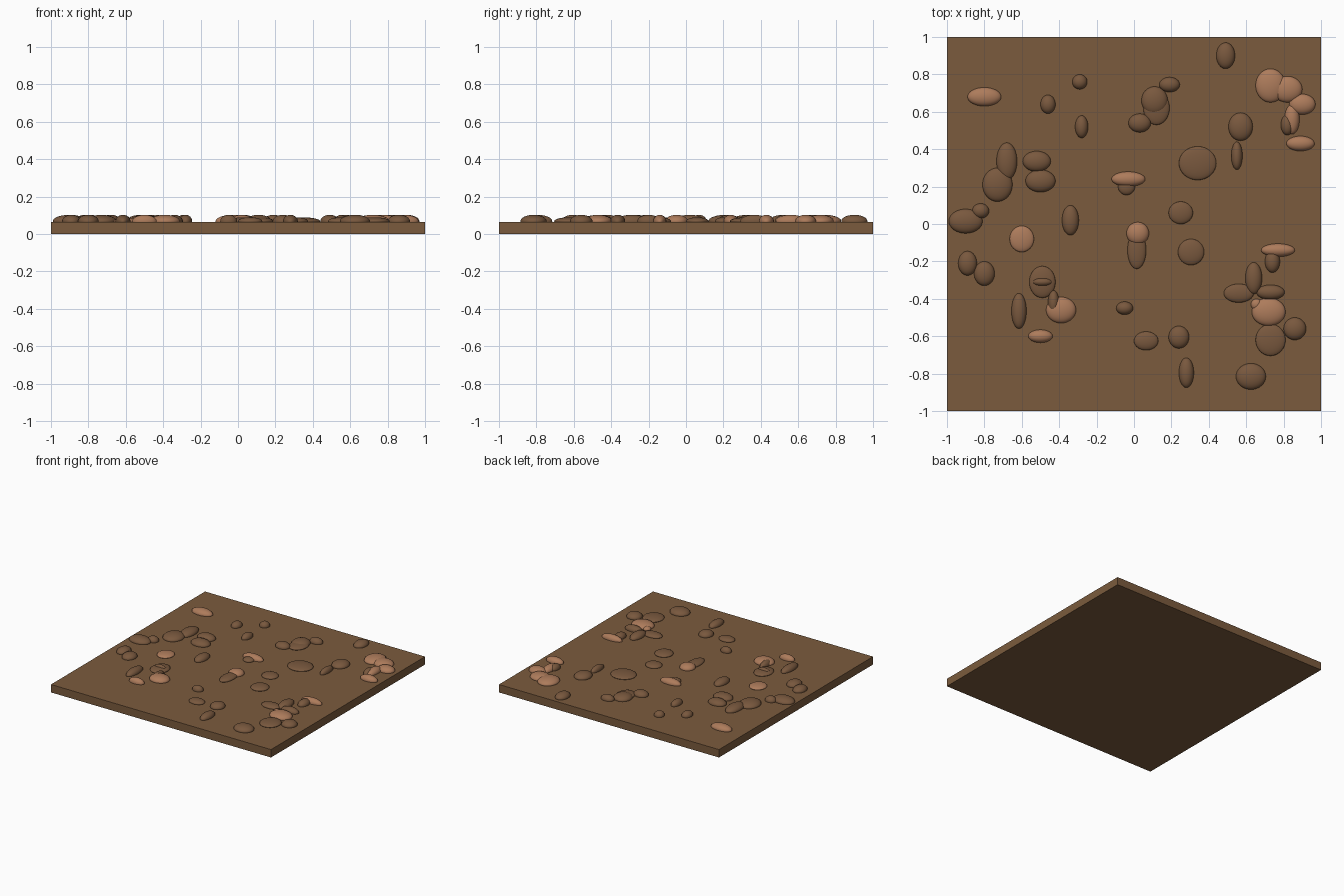
import bpy
import bmesh

default_cube = bpy.data.objects.get("Cube")
if default_cube:
    bpy.data.objects.remove(default_cube, do_unlink=True)

SLAB_TOP = 0.065


def make_material(name, colour):
    mat = bpy.data.materials.new(name)
    mat.use_nodes = True
    mat.diffuse_color = colour
    mat.node_tree.nodes["Principled BSDF"].inputs["Base Color"].default_value = colour
    return mat


def add_object(name, mesh):
    obj = bpy.data.objects.new(name, mesh)
    bpy.context.collection.objects.link(obj)
    return obj


def make_stone_mesh(name, mat):
    """Smooth unit ball shared by every stone of one colour."""
    bm = bmesh.new()
    bmesh.ops.create_uvsphere(bm, u_segments=32, v_segments=16, radius=1)
    for face in bm.faces:
        face.smooth = True
    mesh = bpy.data.meshes.new(name)
    bm.to_mesh(mesh)
    bm.free()
    mesh.materials.append(mat)
    return mesh


def scatter(name, mesh, half_height, spots):
    """Bed flattened stones into the slab; each spot is x, y, half width, half depth."""
    for x, y, half_width, half_depth in spots:
        stone = add_object(name, mesh)
        stone.location = (x, y, SLAB_TOP + 0.003)
        stone.scale = (half_width, half_depth, half_height)


earth = make_material("earth brown", (0.198, 0.105, 0.047, 1))
dark = make_material("dark stone brown", (0.191, 0.098, 0.048, 1))
light = make_material("light stone tan", (0.42, 0.2, 0.105, 1))

# Square ground slab
bm = bmesh.new()
bmesh.ops.create_cube(bm, size=2)
for vert in bm.verts:
    vert.co.z = SLAB_TOP if vert.co.z > 0 else 0
slab_mesh = bpy.data.meshes.new("ground_slab")
bm.to_mesh(slab_mesh)
bm.free()
slab_mesh.materials.append(earth)
add_object("ground_slab", slab_mesh)

dark_mesh = make_stone_mesh("dark_stone", dark)
light_mesh = make_stone_mesh("light_stone", light)

# Light stones
scatter("light_stone", light_mesh, 0.034, [
    (-.8, .68, .09, .05), (.73, .74, .08, .09), (.82, .72, .08, .07),
    (.9, .64, .07, .055), (.845, .56, .04, .08), (.89, .43, .075, .04),
    (-.03, .24, .09, .04), (.02, -.05, .06, .06), (-.39, -.46, .08, .07),
    (-.5, -.6, .065, .035), (.77, -.14, .09, .035), (.72, -.47, .09, .075),
])
scatter("low_light_stone", light_mesh, 0.02, [
    (-.6, -.08, .065, .07), (.655, -.43, .03, .03),
])

# Dark stones on the back half
scatter("back_dark_stone", dark_mesh, 0.034, [
    (.49, .9, .05, .07), (-.29, .76, .04, .04), (-.46, .64, .04, .05),
    (-.28, .52, .035, .06), (.19, .745, .055, .04), (.11, .66, .07, .075),
    (.03, .54, .06, .05), (.57, .52, .065, .075), (.55, .365, .03, .075),
    (.82, .53, .035, .055), (-.68, .335, .055, .1), (-.73, .21, .08, .09),
    (-.52, .335, .075, .055), (-.5, .23, .08, .06), (-.82, .07, .045, .04),
    (-.9, .015, .09, .065), (-.34, .02, .045, .08),
])

# Dark stones on the front half
scatter("front_dark_stone", dark_mesh, 0.034, [
    (-.89, -.21, .05, .065), (-.8, -.265, .055, .065), (-.615, -.465, .04, .095),
    (-.43, -.42, .03, .065), (-.05, -.45, .045, .035), (.24, -.605, .055, .06),
    (.28, -.795, .04, .08), (.625, -.815, .08, .07), (.86, -.56, .06, .06),
    (.74, -.2, .04, .06), (.64, -.29, .045, .085), (.73, -.365, .075, .04),
    (-.49, -.31, .055, .025),
])

# Flatter dark stones
scatter("low_dark_stone", dark_mesh, 0.021, [
    (.12, .62, .07, .09), (.34, .325, .1, .09), (.25, .06, .065, .06),
    (-.04, .2, .045, .045), (.015, -.14, .05, .1), (.305, -.15, .07, .07),
    (-.49, -.31, .07, .085), (.065, -.625, .065, .05), (.73, -.62, .08, .085),
    (.56, -.37, .08, .05),
])
